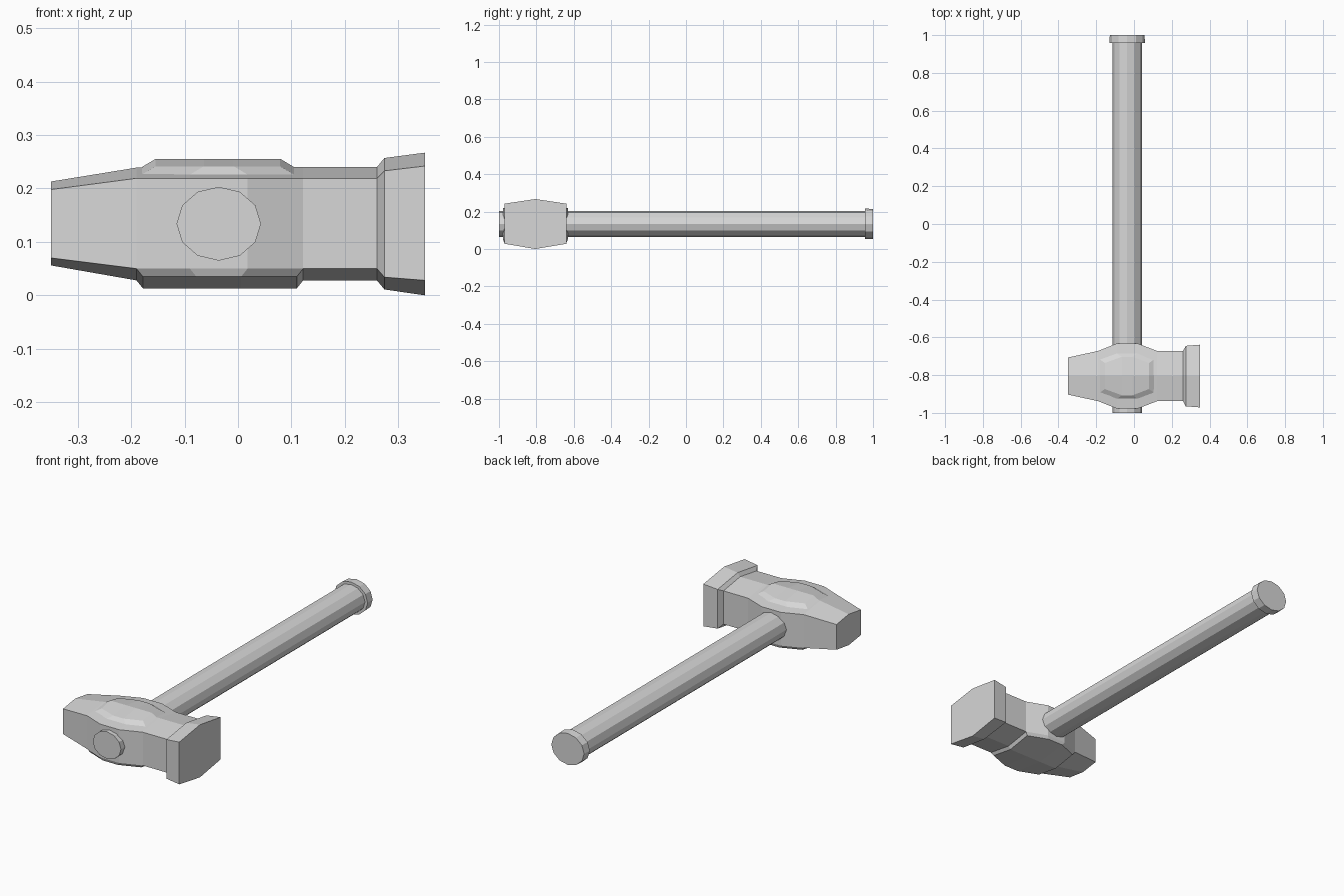
import bpy, bmesh, math

if "Cube" in bpy.data.objects:
    bpy.data.objects.remove(bpy.data.objects["Cube"], do_unlink=True)

GREY = (0.68, 0.68, 0.68, 1)
steel = bpy.data.materials.new("plain grey")
steel.use_nodes = True
steel.diffuse_color = GREY
steel.node_tree.nodes["Principled BSDF"].inputs["Base Color"].default_value = GREY

HEAD_Y = -0.805


def loft(name, rows, location, closed=False):
    """Skin rows of points; closed rows become a capped solid."""
    bm = bmesh.new()
    grid = [[bm.verts.new(p) for p in row] for row in rows]
    count = len(rows[0])
    for a, b in zip(grid, grid[1:]):
        for i in range(count if closed else count - 1):
            j = (i + 1) % count
            bm.faces.new((a[i], a[j], b[j], b[i]))
    if closed:
        bm.faces.new(grid[0])
        bm.faces.new(grid[-1])
    bmesh.ops.remove_doubles(bm, verts=bm.verts, dist=0.0001)
    bmesh.ops.recalc_face_normals(bm, faces=bm.faces)
    mesh = bpy.data.meshes.new(name)
    bm.to_mesh(mesh)
    bm.free()
    mesh.materials.append(steel)
    obj = bpy.data.objects.new(name, mesh)
    obj.location = location
    bpy.context.collection.objects.link(obj)
    return obj


# Head: six-sided sections (x, half width, low ridge, low side, high side, high ridge)
sections = [
    (-0.35, 0.098, 0.056, 0.070, 0.198, 0.213),
    (-0.19, 0.133, 0.028, 0.050, 0.219, 0.239),
    (-0.09, 0.173, 0.028, 0.050, 0.219, 0.240),
    (0.018, 0.173, 0.028, 0.050, 0.219, 0.240),
    (0.122, 0.133, 0.028, 0.050, 0.219, 0.240),
    (0.26, 0.133, 0.028, 0.050, 0.219, 0.240),
    (0.274, 0.160, 0.011, 0.034, 0.233, 0.257),
    (0.35, 0.166, 0.0, 0.028, 0.242, 0.267),
]
loft("hammer_head",
     [[(x, 0, lo), (x, w, ls), (x, w, hs), (x, 0, hi), (x, -w, hs), (x, -w, ls)]
      for x, w, lo, ls, hs, hi in sections],
     (0, HEAD_Y, 0), closed=True)


def raised_panel(name, base, inset, base_z, ridge_z, rise):
    """Ridged panel standing on the head, with sloping walls all round."""
    rows = []
    middle = sum(x for x, w in base) / len(base)
    for x, w in base:
        tx = x - math.copysign(inset[0], x - middle)
        tw = w - inset[1]
        rows.append([(x, -w, base_z), (tx, -tw, base_z + rise), (tx, 0, ridge_z + rise),
                     (tx, tw, base_z + rise), (x, w, base_z)])

    def end_row(x, w):
        return [(x, -w, base_z), (x, -w, base_z), (x, 0, ridge_z),
                (x, w, base_z), (x, w, base_z)]

    rows = [end_row(*base[0])] + rows + [end_row(*base[-1])]
    return loft(name, rows, (0, HEAD_Y, 0))


raised_panel("top_panel", [(-0.18, 0.087), (-0.09, 0.12), (0.018, 0.12), (0.105, 0.087)],
             (0.026, 0.018), 0.226, 0.240, 0.0155)
lower = raised_panel("bottom_panel", [(x, w) for x, w, *rest in sections[1:5]],
                     (0.012, 0.006), 0.050, 0.028, -0.015)


# Handle and end cap: flattened twelve-sided bars along y
def bar(name, rings):
    angles = [math.tau * i / 12 for i in range(12)]
    rows = [[(rx * math.cos(a), y, rz * math.sin(a)) for a in angles]
            for y, rx, rz in rings]
    return loft(name, rows, (-0.036, 0, 0.134), closed=True)


bar("handle", [(-1, 0.079, 0.069), (0.98, 0.079, 0.069)])
bar("handle_end_cap", [(0.957, 0.094, 0.082), (1, 0.092, 0.080)])
